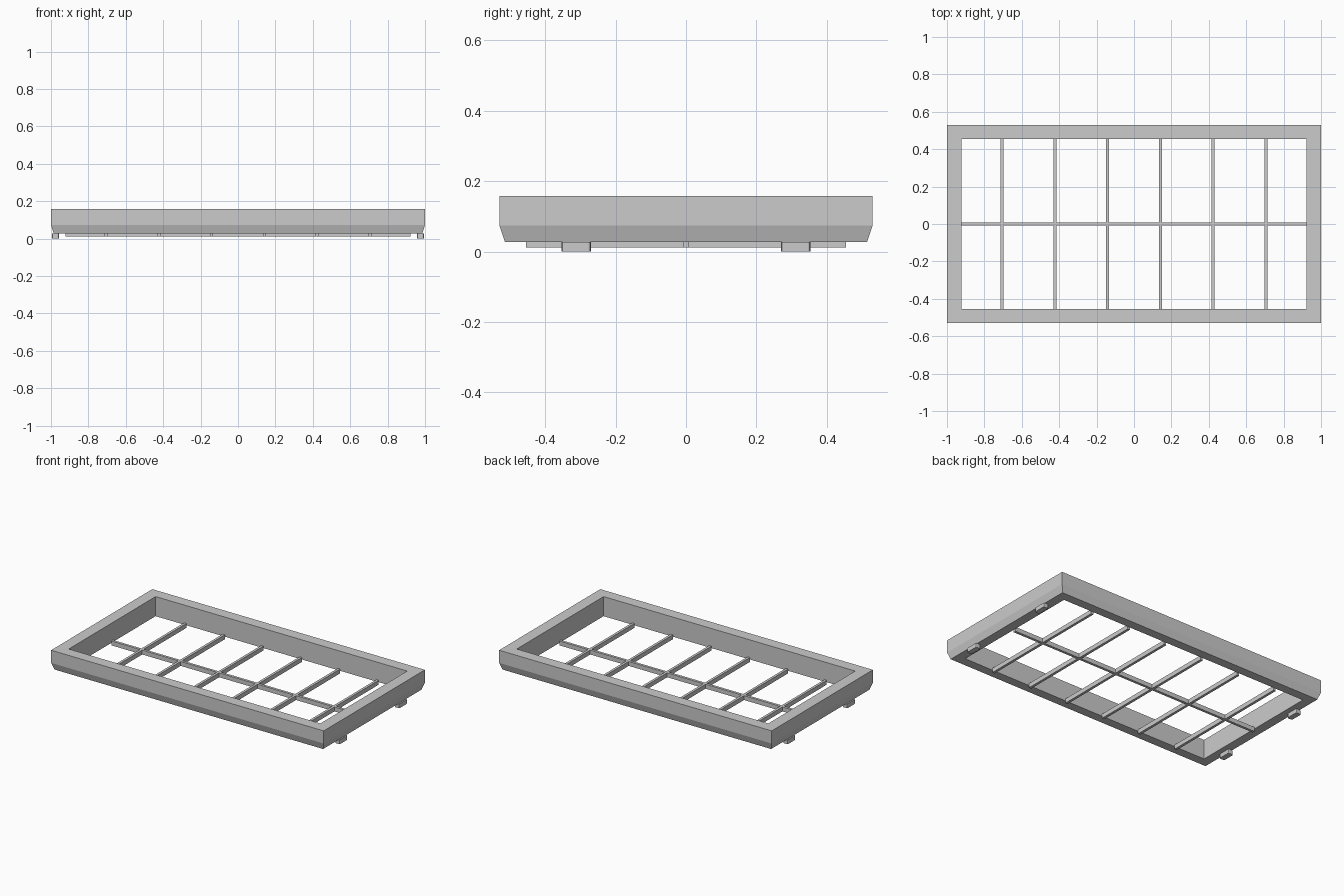
import bpy, bmesh

if "Cube" in bpy.data.objects:
    bpy.data.objects.remove(bpy.data.objects["Cube"])


def make_object(name, bm):
    bmesh.ops.recalc_face_normals(bm, faces=bm.faces)
    mesh = bpy.data.meshes.new(name)
    bm.to_mesh(mesh)
    bm.free()
    obj = bpy.data.objects.new(name, mesh)
    bpy.context.collection.objects.link(obj)
    return obj


def box(name, centre, size):
    bm = bmesh.new()
    bmesh.ops.create_cube(bm, size=1)
    for v in bm.verts:
        v.co = [c + p * s for c, p, s in zip(centre, v.co, size)]
    return make_object(name, bm)


# Mitred frame: closed profile of (half x, half y, z) swept around a rectangle
profile = [(1.0, 0.53, 0.158), (1.0, 0.53, 0.074), (0.985, 0.515, 0.028),
           (0.923, 0.455, 0.028), (0.923, 0.455, 0.158)]
bm = bmesh.new()
rings = [[bm.verts.new((sx * x, sy * y, z))
          for sx, sy in ((-1, -1), (1, -1), (1, 1), (-1, 1))]
         for x, y, z in profile]
for a, b in zip(rings, rings[1:] + rings[:1]):
    for i in range(4):
        j = (i + 1) % 4
        bm.faces.new((a[i], a[j], b[j], b[i]))
make_object("frame", bm)

# Lattice bars below the opening
BAR_Z, BAR_H, BAR_W = 0.026, 0.029, 0.017
box("long_bar", (0, 0, BAR_Z), (1.846, BAR_W, BAR_H))
for i in range(6):
    x = (i - 2.5) * 0.282
    box(f"cross_bar_{i + 1}", (x, 0, BAR_Z), (BAR_W, 0.91, BAR_H))

# Four small feet with bevelled upright edges
for sx in (-1, 1):
    for sy in (-1, 1):
        name = f"foot_{'right' if sx > 0 else 'left'}_{'back' if sy > 0 else 'front'}"
        foot = box(name, (sx * 0.976, sy * 0.312, 0.014), (0.036, 0.083, 0.028))
        bm = bmesh.new()
        bm.from_mesh(foot.data)
        upright = [e for e in bm.edges
                   if abs(e.verts[0].co.z - e.verts[1].co.z) > 0.01]
        bmesh.ops.bevel(bm, geom=upright, offset=0.007, segments=2,
                        profile=0.5, affect='EDGES')
        bm.to_mesh(foot.data)
        bm.free()
